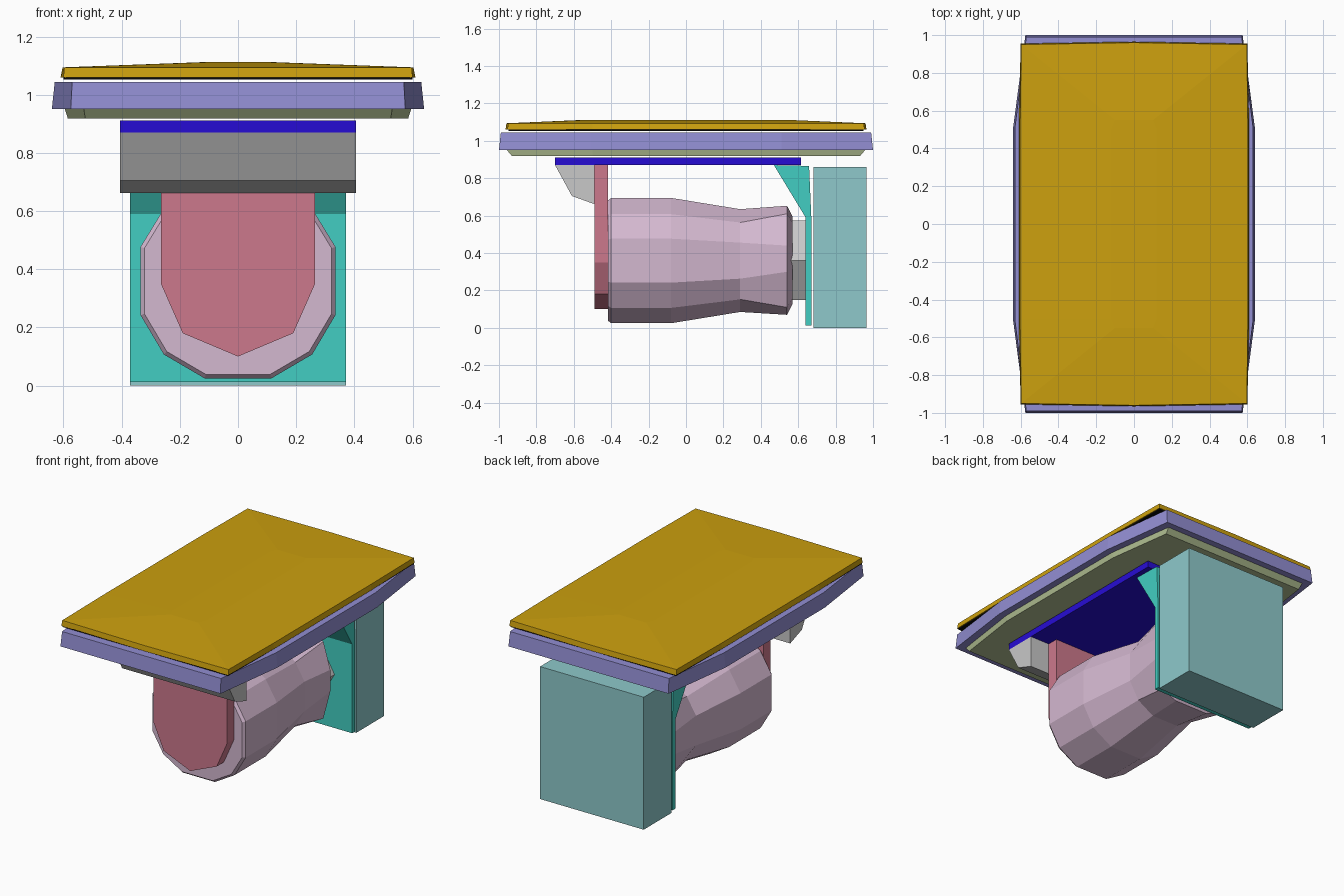
import bpy
import bmesh

cube = bpy.data.objects.get("Cube")
if cube:
    bpy.data.objects.remove(cube, do_unlink=True)


def material(name, rgb):
    """Flat material from display (0-255) colour values."""
    lin = [((c / 255 + 0.055) / 1.055) ** 2.4 if c > 10 else c / 255 / 12.92 for c in rgb]
    mat = bpy.data.materials.new(name)
    mat.diffuse_color = (*lin, 1)
    mat.use_nodes = True
    mat.node_tree.nodes["Principled BSDF"].inputs["Base Color"].default_value = (*lin, 1)
    return mat


gold = material("gold", (204, 160, 14))
black = material("black", (8, 8, 8))
lavender = material("lavender", (146, 142, 210))
sage = material("sage", (182, 196, 150))
blue = material("blue", (38, 12, 212))
grey = material("light grey", (200, 200, 200))
rose = material("rose", (204, 120, 140))
mauve = material("mauve", (212, 184, 208))
teal = material("teal", (66, 206, 194))
pale_teal = material("pale teal", (142, 201, 203))


def loft(name, rings, mat):
    """Skin a stack of equal-length rings and cap both ends."""
    bm = bmesh.new()
    loops = [[bm.verts.new(p) for p in ring] for ring in rings]
    n = len(loops[0])
    for a, b in zip(loops, loops[1:]):
        for i in range(n):
            j = (i + 1) % n
            bm.faces.new((a[i], a[j], b[j], b[i]))
    bm.faces.new(loops[0])
    bm.faces.new(loops[-1])
    bmesh.ops.recalc_face_normals(bm, faces=bm.faces)
    mesh = bpy.data.meshes.new(name)
    bm.to_mesh(mesh)
    bm.free()
    mesh.materials.append(mat)
    obj = bpy.data.objects.new(name, mesh)
    bpy.context.collection.objects.link(obj)
    return obj


def mirrored(half):
    """Close a right-hand half profile with its mirror image across x = 0."""
    return half + [(-x, v) for x, v in reversed(half) if x > 0]


def box(name, hx, y0, y1, z0, z1, mat):
    rect = [(-hx, y0), (hx, y0), (hx, y1), (-hx, y1)]
    return loft(name, [[(x, y, z) for x, y in rect] for z in (z0, z1)], mat)


def side_profile(name, hx, profile, mat):
    """Extrude a (y, z) profile across the width."""
    return loft(name, [[(x, y, z) for y, z in profile] for x in (-hx, hx)], mat)


def slab_ring(end_x, mid_x, mid_y, end_y, z, bow=0.0):
    """Outline of a long slab whose sides bulge in the middle."""
    half = [(0, -end_y - bow), (end_x, -end_y), (mid_x, -mid_y),
            (mid_x, mid_y), (end_x, end_y), (0, end_y + bow)]
    return [(x, y, z) for x, y in mirrored(half)]


# Crowned top cover with a dark underside sheet
loft("top_cover", [slab_ring(0.60, 0.61, 0.5, 0.955, 1.06, 0.01),
                   slab_ring(0.597, 0.603, 0.5, 0.95, 1.094, 0.01),
                   slab_ring(0.1, 0.12, 0.5, 0.55, 1.112)], gold)
loft("cover_underside", [slab_ring(0.595, 0.6, 0.5, 0.95, z) for z in (1.052, 1.06)], black)

# Main deck and the tray below it
loft("deck", [slab_ring(0.575, 0.64, 0.51, 1.0, 0.95),
              slab_ring(0.57, 0.63, 0.51, 0.99, 1.044)], lavender)
loft("tray", [slab_ring(0.525, 0.585, 0.5, 0.93, 0.918),
              slab_ring(0.53, 0.595, 0.5, 0.957, 0.95)], sage)

# Mounting plate and front bracket
box("mounting_plate", 0.405, -0.70, 0.615, 0.87, 0.912, blue)
side_profile("front_bracket", 0.405,
             [(-0.70, 0.87), (-0.61, 0.705), (-0.49, 0.662), (-0.49, 0.87)], grey)

# Hanging front plate with a pointed lower end
shield = mirrored([(0, 0.10), (0.19, 0.18), (0.265, 0.35), (0.265, 0.87)])
loft("front_plate", [[(x, y, z) for x, z in shield] for y in (-0.49, -0.417)], rose)

# Faceted motor body: waisted barrel, flaring to a squarer rear end
AXIS = 0.36
right = [(0.115, -0.335), (0.255, -0.253), (0.335, -0.118),
         (0.335, 0.117), (0.255, 0.248), (0.115, 0.335)]
flare = [(0.12, -0.29), (0.235, -0.25), (0.285, -0.06),
         (0.285, 0.08), (0.235, 0.25), (0.12, 0.293)]


def body_ring(y, half, scale):
    return [(x * scale, y, AXIS + z * scale) for x, z in mirrored(half)]


loft("motor_body", [body_ring(-0.417, right, 0.96), body_ring(-0.40, right, 1),
                    body_ring(-0.08, right, 1), body_ring(0.29, right, 0.82),
                    body_ring(0.54, flare, 1), body_ring(0.57, flare, 0.8)], mauve)

# Six-sided collar behind the motor
collar = mirrored([(0.123, -0.212), (0.245, 0), (0.123, 0.213)])
loft("rear_collar", [[(x, y, AXIS + z) for x, z in collar] for y in (0.56, 0.645)], grey)

# Rear hanger with a sloping gusset, and the box behind it
side_profile("rear_hanger", 0.372,
             [(0.47, 0.87), (0.64, 0.59), (0.64, 0.013), (0.67, 0.013),
              (0.67, 0.59), (0.658, 0.866)], teal)
box("rear_box", 0.372, 0.682, 0.965, 0.0, 0.86, pale_teal)
